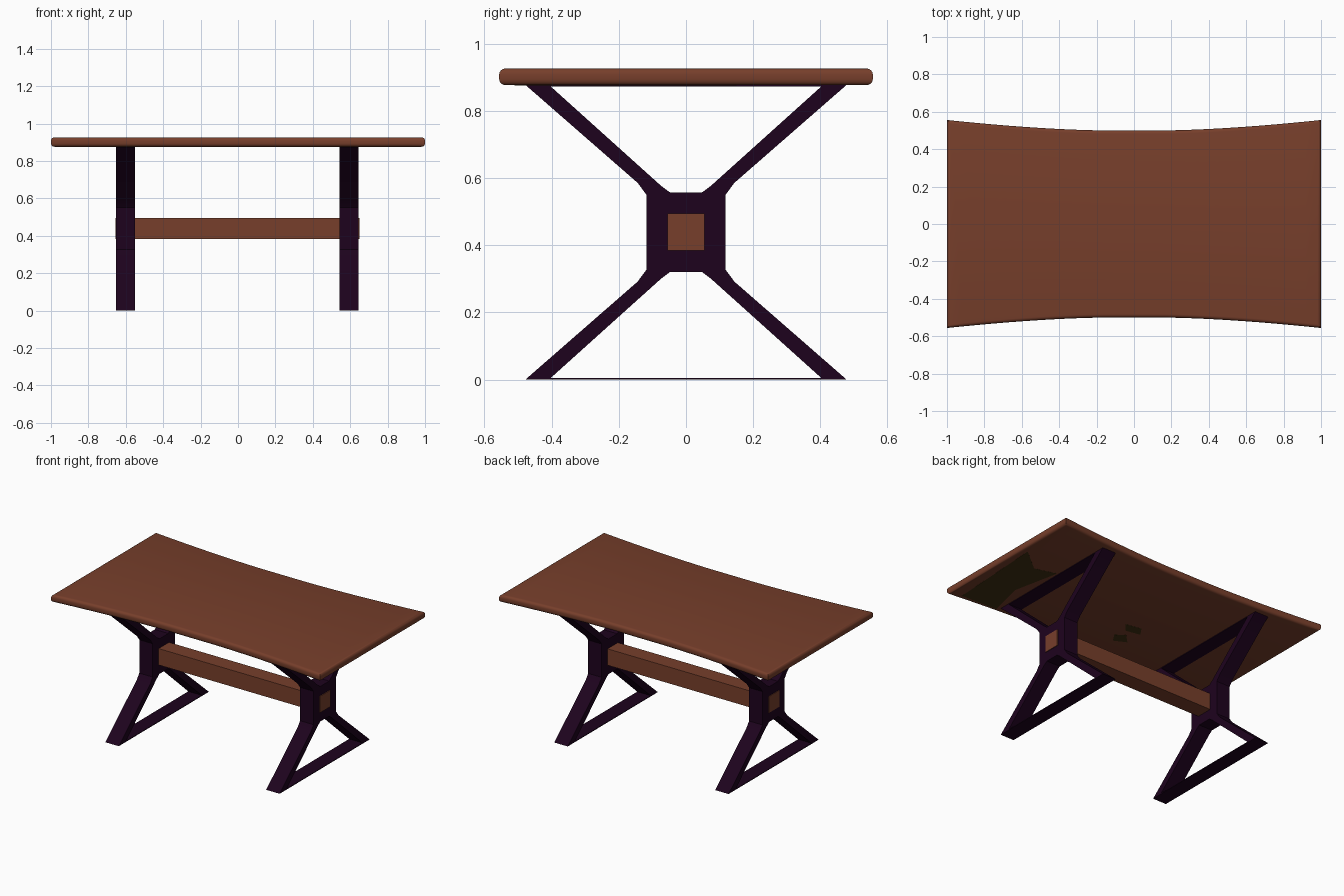
import bpy, bmesh

if "Cube" in bpy.data.objects:
    bpy.data.objects.remove(bpy.data.objects["Cube"])


def material(name, rgb):
    m = bpy.data.materials.new(name)
    m.diffuse_color = (*rgb, 1)
    m.use_nodes = True
    m.node_tree.nodes["Principled BSDF"].inputs["Base Color"].default_value = m.diffuse_color
    return m


wood = material("brown wood", (0.184, 0.049, 0.024))
dark = material("dark purple metal", (0.0125, 0.0008, 0.0125))
olive = material("dark olive underside", (0.05, 0.03, 0.006))


def finish(name, bm, mat):
    bmesh.ops.recalc_face_normals(bm, faces=bm.faces)
    me = bpy.data.meshes.new(name)
    bm.to_mesh(me)
    bm.free()
    me.materials.append(mat)
    ob = bpy.data.objects.new(name, me)
    bpy.context.collection.objects.link(ob)
    return ob


def prism(points, direction):
    """Extrude a closed outline of 3D points along a direction."""
    bm = bmesh.new()
    face = bm.faces.new([bm.verts.new(p) for p in points])
    ext = bmesh.ops.extrude_face_region(bm, geom=[face])
    bmesh.ops.translate(bm, vec=direction,
                        verts=[v for v in ext["geom"] if isinstance(v, bmesh.types.BMVert)])
    return bm


def bar(name, x0, x1, y, z0, z1, mat):
    pts = [(x0, -y, z0), (x0, y, z0), (x0, y, z1), (x0, -y, z1)]
    return finish(name, prism(pts, (x1 - x0, 0, 0)), mat)


# Table top: waisted outline, straight in the middle, with rounded rim
N = 24
xs = [-1 + 2 * i / N for i in range(N + 1)]
half = lambda x: 0.5 + 0.056 * (max(0, abs(x) - 0.15) / 0.85) ** 1.6
outline = [(x, -half(x), 0.876) for x in xs] + [(x, half(x), 0.876) for x in reversed(xs)]
bm = prism(outline, (0, 0, 0.05))
rim = [e for e in bm.edges if abs(e.verts[0].co.z - e.verts[1].co.z) < 1e-4]
bmesh.ops.bevel(bm, geom=rim, offset=0.018, segments=4, profile=0.5, affect='EDGES')
bm.normal_update()
for f in bm.faces:
    f.smooth = abs(f.normal.z) < 0.999
top = finish("table_top", bm, wood)
top.data.set_sharp_from_angle(angle=0.6)

# Dark patches on the underside of the top
patches = [
    [(0.96, 0.15), (0.92, -0.51), (0.66, -0.5), (0.72, -0.25), (0.655, 0.06), (0.8, 0.02)],
    [(-0.05, -0.14), (-0.16, -0.12), (-0.2, -0.18), (-0.1, -0.2)],
    [(-0.08, -0.28), (-0.14, -0.24), (-0.2, -0.3), (-0.12, -0.34)],
]
for i, p in enumerate(patches):
    finish(f"underside_patch_{i + 1}", prism([(x, y, 0.8755) for x, y in p], (0, 0, 0.002)), olive)

# X-shaped trestles: one quarter outline mirrored into four
MID = 0.4385
quarter = [(0.118, 0.112), (0.144, 0.147), (0.478, MID), (0.408, MID), (0.074, 0.138), (0.047, 0.118)]
loop = []
for sy, sz in ((1, 1), (-1, 1), (-1, -1), (1, -1)):
    pts = quarter if sy * sz > 0 else quarter[::-1]
    loop += [(sy * y, MID + sz * z) for y, z in pts]

for side, x0 in (("left", -0.651), ("right", 0.544)):
    x1 = x0 + 0.1
    trestle = finish(side + "_trestle", prism([(x0, y, z) for y, z in loop], (0.1, 0, 0)), dark)
    trestle.data.shade_smooth()
    trestle.data.set_sharp_from_angle(angle=0.5)
    # thin straps joining the feet and the arm tops
    bar(side + "_foot_strap", x0, x1, 0.45, 0, 0.005, dark)
    bar(side + "_top_strap", x0, x1, 0.45, 0.872, 0.879, dark)

# Stretcher beam passing through both hubs
bar("stretcher", -0.655, 0.649, 0.055, 0.384, 0.494, wood)
